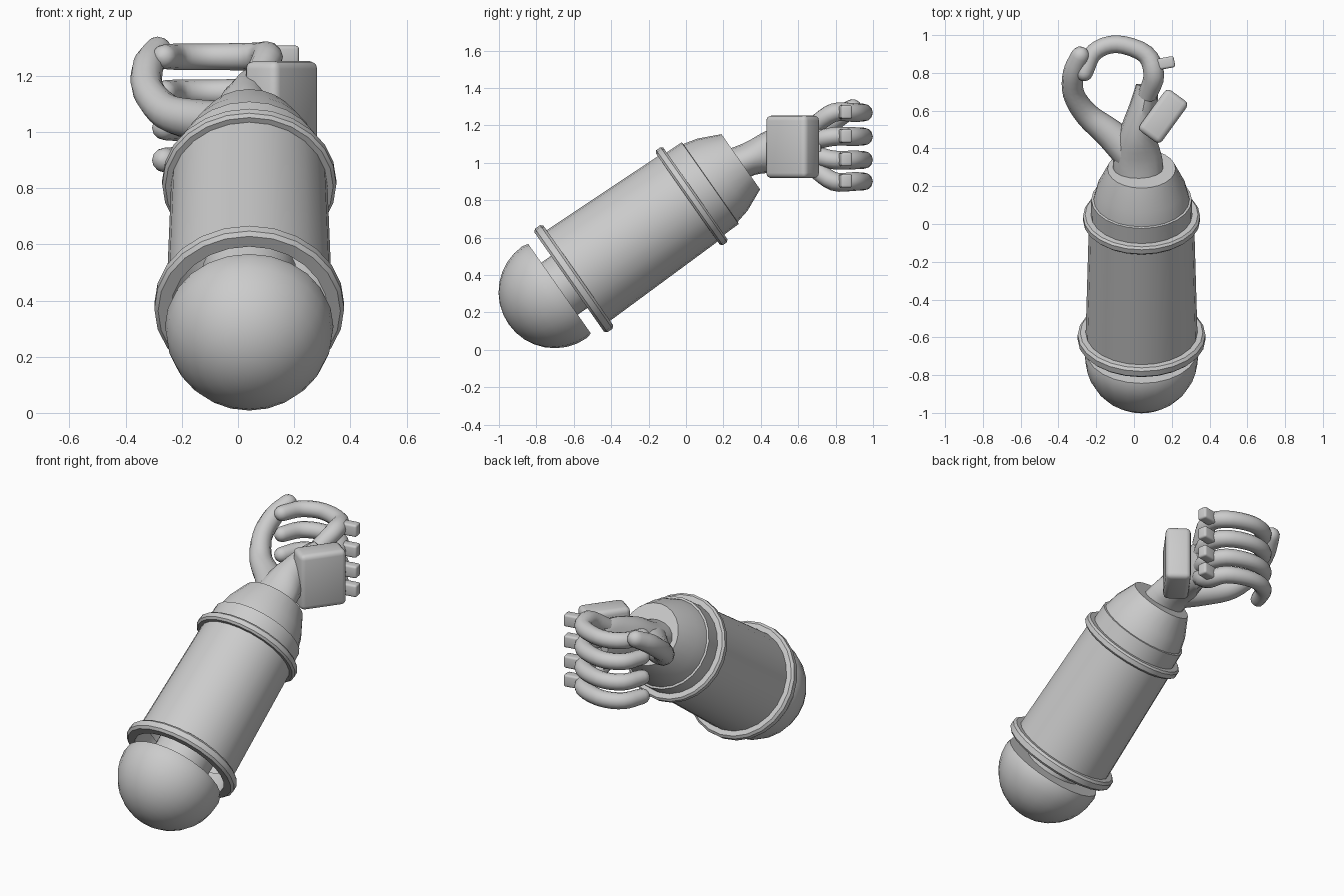
import bpy, bmesh, math
from mathutils import Matrix, Vector

cube = bpy.data.objects.get("Cube")
if cube:
    bpy.data.objects.remove(cube, do_unlink=True)

grey = bpy.data.materials.new("light_grey")
grey.use_nodes = True
grey.diffuse_color = (0.6, 0.6, 0.6, 1)
grey.node_tree.nodes["Principled BSDF"].inputs["Base Color"].default_value = grey.diffuse_color

# Arm axis leaves the elbow and tilts upward to the back
ARM = Matrix.Translation((0.04, -0.6, 0.38)) @ Matrix.Rotation(math.radians(-55), 4, 'X')


def finish(name, bm, matrix=Matrix()):
    bmesh.ops.remove_doubles(bm, verts=bm.verts, dist=0.0001)
    bm.transform(matrix)
    bmesh.ops.recalc_face_normals(bm, faces=bm.faces)
    mesh = bpy.data.meshes.new(name)
    bm.to_mesh(mesh)
    bm.free()
    mesh.shade_smooth()
    mesh.set_sharp_from_angle(angle=math.radians(40))
    mesh.materials.append(grey)
    obj = bpy.data.objects.new(name, mesh)
    bpy.context.collection.objects.link(obj)
    return obj


def bridge(bm, rings):
    for a, b in zip(rings, rings[1:]):
        n = len(a)
        for i in range(n):
            j = (i + 1) % n
            bm.faces.new((a[i], a[j], b[j], b[i]))


def lathe(name, profile, sides=24):
    """Revolve (radius, distance) pairs about the arm axis."""
    bm = bmesh.new()
    rings = []
    for r, s in profile:
        rings.append([bm.verts.new((r * math.cos(i * math.tau / sides),
                                    r * math.sin(i * math.tau / sides), s))
                      for i in range(sides)])
    bridge(bm, rings)
    return finish(name, bm, ARM)


def ring(name, s, inner, outer, half):
    c = half * 0.45
    lathe(name, [(inner, s - half), (outer - c, s - half), (outer, s - half + c),
                 (outer, s + half - c), (outer - c, s + half), (inner, s + half),
                 (inner, s - half)])


def spline(points, steps=4):
    """Catmull-Rom samples through equal-length tuples."""
    pts = [Vector(p) for p in points]
    pts = [pts[0] * 2 - pts[1]] + pts + [pts[-1] * 2 - pts[-2]]
    out = []
    for a, b, c, d in zip(pts, pts[1:], pts[2:], pts[3:]):
        for k in range(steps):
            t = k / steps
            out.append(0.5 * (2 * b + (c - a) * t + (2 * a - 5 * b + 4 * c - d) * t * t
                              + (3 * b - a - 3 * c + d) * t ** 3))
    return out + [pts[-2]]


def limb(name, path, sizes, sides=12, tip=True):
    """Loft ellipses (side, up half sizes) along a path, with a round tip."""
    centres, radii = spline(path), spline(sizes)
    tangents = [(centres[min(i + 1, len(centres) - 1)] - centres[max(i - 1, 0)]).normalized()
                for i in range(len(centres))]
    if tip:
        end, size, way = centres[-1], radii[-1], tangents[-1]
        for angle in (0.4, 0.8, 1.2, 1.5):
            centres.append(end + way * size[0] * math.sin(angle))
            radii.append(size * math.cos(angle))
            tangents.append(way)
    bm = bmesh.new()
    rings = []
    for c, r, t in zip(centres, radii, tangents):
        side = t.cross(Vector((0, 0, 1))).normalized()
        up = side.cross(t)
        rings.append([bm.verts.new(c + side * r[0] * math.cos(i * math.tau / sides)
                                   + up * r[1] * math.sin(i * math.tau / sides))
                      for i in range(sides)])
    bridge(bm, rings)
    bm.faces.new(rings[0])
    bm.faces.new(rings[-1])
    return finish(name, bm)


def block(name, centre, size, turn, bevel):
    bm = bmesh.new()
    bmesh.ops.create_cube(bm, size=1)
    bm.transform(Matrix.Diagonal((*size, 1)))
    bmesh.ops.bevel(bm, geom=bm.edges[:], offset=bevel, segments=3, profile=0.5,
                    affect='EDGES')
    return finish(name, bm, Matrix.Translation(centre)
                  @ Matrix.Rotation(math.radians(turn), 4, 'Z'))


# Rounded elbow cap with its inner joint core
dome = [(0.3 * math.sin(a * math.pi / 16), -0.125 - 0.3 * math.cos(a * math.pi / 16))
        for a in range(9)]
lathe("elbow_cap", dome + [(0.292, -0.093), (0, -0.093)])
lathe("elbow_core", [(0.17, -0.1), (0.17, 0.2), (0, 0.2)])

# Forearm sleeve, open at the elbow
lathe("forearm_sleeve", [(0.275, 0.1), (0.285, -0.02), (0.297, -0.02), (0.278, 0.77)])
ring("elbow_ring", 0, 0.28, 0.338, 0.03)
ring("wrist_ring", 0.769, 0.25, 0.31, 0.025)

# Cuff tapering to the wrist
lathe("wrist_cuff", [(0.27, 0.74), (0.266, 0.89), (0.254, 0.892), (0.235, 0.97),
                     (0.18, 1.09), (0, 1.09)])

# Wrist flowing into the palm
limb("palm",
     [(0.03, 0.2, 0.96), (0.02, 0.34, 1.02), (0.02, 0.47, 1.06),
      (0.05, 0.62, 1.08), (0.07, 0.73, 1.085)],
     [(0.13, 0.1), (0.13, 0.09), (0.1, 0.12), (0.075, 0.15), (0.06, 0.15)],
     sides=16, tip=False)

# Four curled fingers, each with a knuckle block
names = ("index", "middle", "ring", "little")
for name, z in zip(names, (1.268, 1.14, 1.015, 0.9)):
    base = 1.085 + (z - 1.085) * 0.6
    limb(name + "_finger",
         [(0.07, 0.68, base), (0.105, 0.79, z), (0.06, 0.9, z), (-0.09, 0.952, z),
          (-0.21, 0.91, z), (-0.262, 0.8, z)],
         [(0.05, 0.05), (0.055, 0.05), (0.05, 0.05), (0.047, 0.047),
          (0.047, 0.047), (0.044, 0.044)])
    block(name + "_knuckle", (0.155, 0.85, z + 0.003), (0.12, 0.06, 0.073), 10, 0.012)

# Thumb sweeping out and up
limb("thumb",
     [(0, 0.36, 1.03), (-0.13, 0.48, 1.04), (-0.25, 0.58, 1.07), (-0.32, 0.69, 1.15),
      (-0.32, 0.8, 1.235), (-0.285, 0.89, 1.29)],
     [(0.1, 0.08), (0.08, 0.075), (0.065, 0.065), (0.057, 0.057),
      (0.056, 0.056), (0.05, 0.05)])

# Armour block on the back of the hand
block("hand_guard", (0.155, 0.57, 1.085), (0.27, 0.145, 0.335), 54, 0.028)
